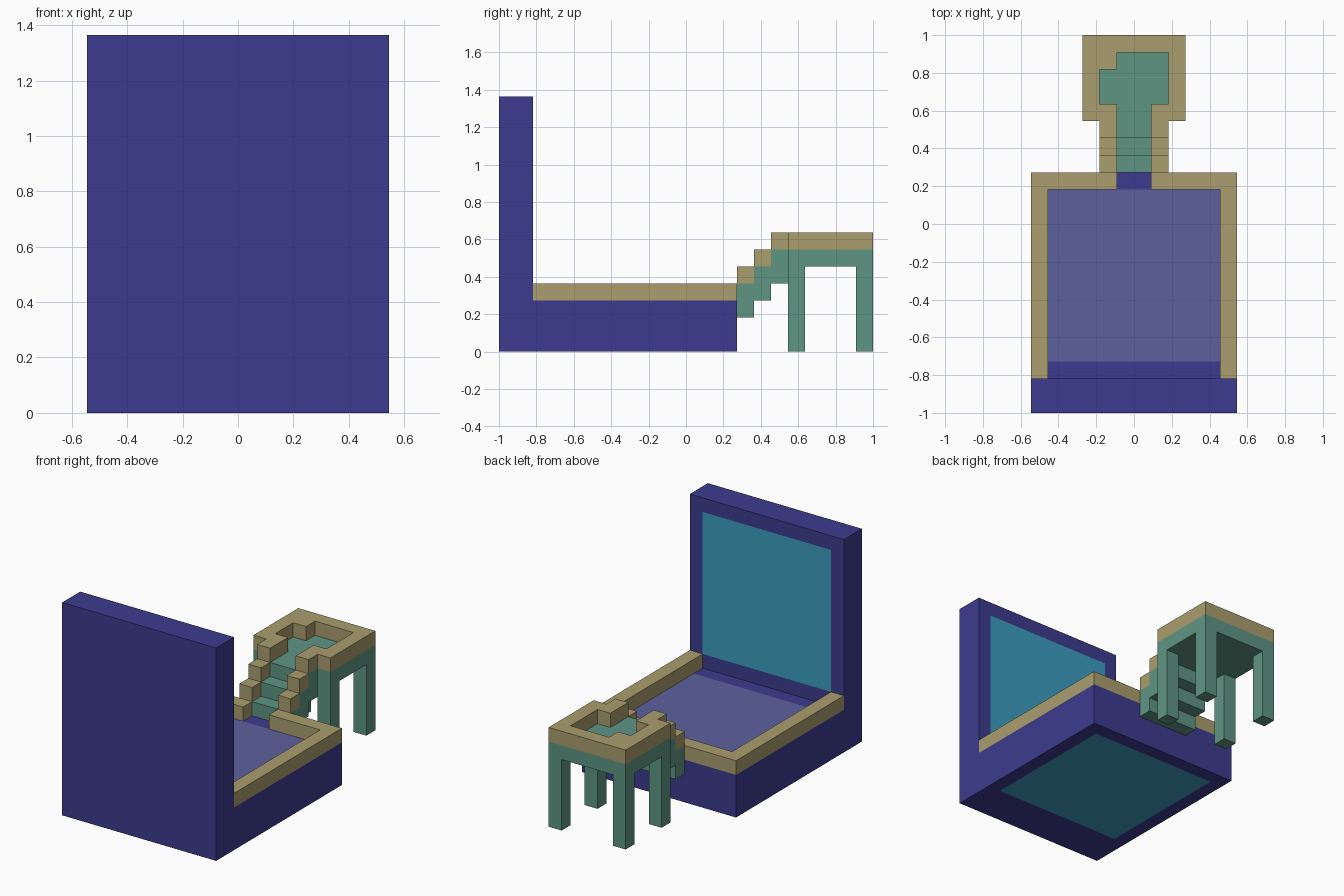
import bpy, bmesh
from mathutils import Vector

if "Cube" in bpy.data.objects:
    bpy.data.objects.remove(bpy.data.objects["Cube"], do_unlink=True)

U = 1 / 11  # one block of the model


def material(name, rgb):
    lin = [((c / 255 + 0.055) / 1.055) ** 2.4 for c in rgb] + [1]
    m = bpy.data.materials.new(name)
    m.use_nodes = True
    m.diffuse_color = lin
    m.node_tree.nodes["Principled BSDF"].inputs["Base Color"].default_value = lin
    return m


navy = material("navy blue", (60, 59, 143))
tan = material("tan", (170, 157, 110))
green = material("sea green", (95, 149, 132))
cyan = material("cyan", (60, 157, 192))
lilac = material("lilac", (94, 96, 157))


def prism(name, outline, lo, hi, mat, axis="z"):
    """Extrude an outline: (x, y) along z, or (y, z) along x."""
    bm = bmesh.new()
    pts = [(a, b, lo) if axis == "z" else (lo, a, b) for a, b in outline]
    face = bm.faces.new([bm.verts.new(Vector(p) * U) for p in pts])
    ext = bmesh.ops.extrude_face_region(bm, geom=[face])
    step = Vector((0, 0, hi - lo) if axis == "z" else (hi - lo, 0, 0)) * U
    bmesh.ops.translate(bm, vec=step, verts=[v for v in ext["geom"] if isinstance(v, bmesh.types.BMVert)])
    bmesh.ops.recalc_face_normals(bm, faces=bm.faces)
    mesh = bpy.data.meshes.new(name)
    bm.to_mesh(mesh)
    bm.free()
    mesh.materials.append(mat)
    obj = bpy.data.objects.new(name, mesh)
    bpy.context.collection.objects.link(obj)
    return obj


def box(name, x, y, z, mat):
    return prism(name, [(x[0], y[0]), (x[1], y[0]), (x[1], y[1]), (x[0], y[1])], z[0], z[1], mat)


def flip(outline):
    return [(-x, y) for x, y in outline]


# Tall wall and low base as one L-shaped body
body = prism("wall_and_base", [(-11, 0), (3, 0), (3, 3), (-9, 3), (-9, 15), (-11, 15)], -6, 6, navy, "x")
body.data.materials.append(cyan)
body.data.materials.append(lilac)

# Cut the panel borders into the body, then colour the panels
bm = bmesh.new()
bm.from_mesh(body.data)
for axis, cuts in ((0, (-5, 5)), (1, (-8, 2)), (2, (4, 14))):
    for c in cuts:
        co, no = Vector(), Vector()
        co[axis], no[axis] = c * U, 1
        bmesh.ops.bisect_plane(bm, geom=bm.verts[:] + bm.edges[:] + bm.faces[:], plane_co=co, plane_no=no)
for f in bm.faces:
    x, y, z = f.calc_center_median() / U
    if abs(x) < 5 and f.normal.y > 0.9 and y < -8 and 4 < z < 14:
        f.material_index = 1  # wall panel
    elif abs(x) < 5 and -8 < y < 2 and f.normal.z < -0.9:
        f.material_index = 1  # underside panel
    elif abs(x) < 5 and -8 < y < 2 and f.normal.z > 0.9:
        f.material_index = 2  # floor panel
bm.to_mesh(body.data)
bm.free()

# Base rim, open in the middle of the back
rim = [(5, -9), (6, -9), (6, 3), (1, 3), (1, 2), (5, 2)]
prism("base_rim_left", rim, 3, 4, tan)
prism("base_rim_right", flip(rim), 3, 4, tan)

# Stairs and their stepped rails
steps = [(3, 2), (4, 2), (4, 3), (5, 3), (5, 4), (6, 4), (6, 6), (5, 6), (5, 5), (4, 5), (4, 4), (3, 4)]
prism("stairs", steps, -2, 2, green, "x")
rail = [(3, 4), (4, 4), (4, 5), (5, 5), (5, 6), (6, 6), (6, 7), (5, 7), (5, 6), (4, 6), (4, 5), (3, 5)]
for side, lo in (("left", 1), ("right", -2)):
    for i in range(3):
        box(f"rail_{side}_{i + 1}", (lo, lo + 1), (3 + i, 4 + i), (4 + i, 5 + i), tan)

# Raised platform with legs
box("platform", (-3, 3), (6, 11), (5, 6), green)
for side, x in (("left", 2), ("right", -3)):
    for end, y in (("front", 6), ("back", 10)):
        box(f"leg_{end}_{side}", (x, x + 1), (y, y + 1), (0, 5), green)

# Platform rim with a filled inner corner
prism("platform_rim", [(1, 6), (3, 6), (3, 11), (-3, 11), (-3, 6), (-1, 6), (-1, 7), (-2, 7),
                       (-2, 9), (-1, 9), (-1, 10), (2, 10), (2, 7), (1, 7)], 6, 7, tan)
